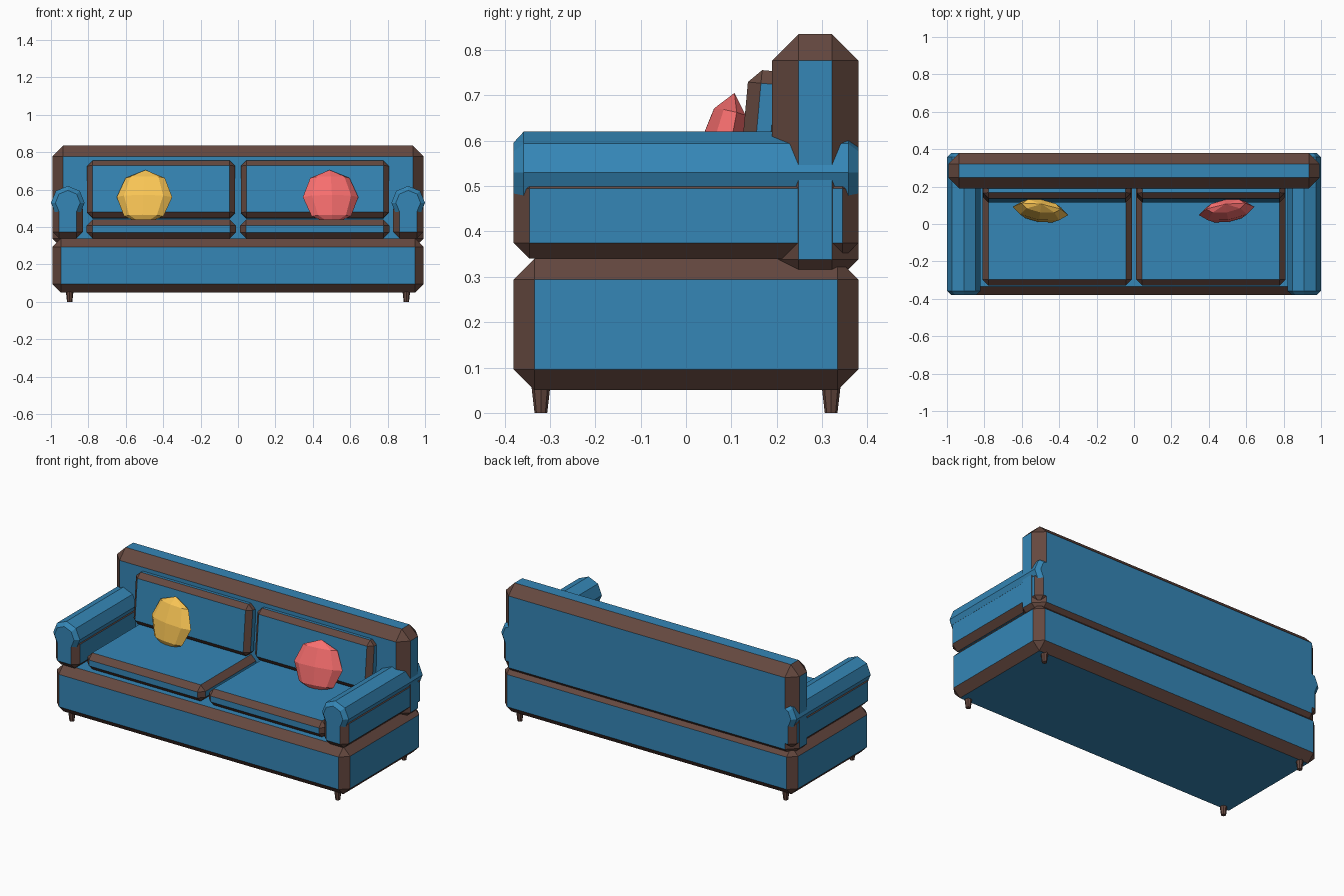
import bpy, bmesh
from math import pi
from mathutils import Matrix

if "Cube" in bpy.data.objects:
    bpy.data.objects.remove(bpy.data.objects["Cube"])


def material(name, rgb):
    m = bpy.data.materials.new(name)
    m.diffuse_color = (*rgb, 1)
    m.use_nodes = True
    m.node_tree.nodes["Principled BSDF"].inputs["Base Color"].default_value = m.diffuse_color
    return m


BLUE = material("blue_fabric", (0.035, 0.24, 0.47))
BROWN = material("brown_trim", (0.13, 0.065, 0.05))
YELLOW = material("yellow_fabric", (0.95, 0.56, 0.09))
PINK = material("pink_fabric", (0.95, 0.16, 0.16))


def finish(bm, name, mats, loc=(0, 0, 0), rot=(0, 0, 0)):
    bmesh.ops.recalc_face_normals(bm, faces=bm.faces)
    me = bpy.data.meshes.new(name)
    bm.to_mesh(me)
    bm.free()
    for m in mats:
        me.materials.append(m)
    ob = bpy.data.objects.new(name, me)
    ob.location, ob.rotation_euler = loc, rot
    bpy.context.collection.objects.link(ob)
    return ob


def padded_box(name, loc, size, bevel, rot=(0, 0, 0)):
    """Blue box whose chamfered edges form the brown trim."""
    bm = bmesh.new()
    bmesh.ops.create_cube(bm, size=1, matrix=Matrix.Diagonal((*size, 1)))
    bmesh.ops.bevel(bm, geom=bm.edges[:], offset=bevel, segments=1,
                    profile=0.5, affect='EDGES', material=1)
    return finish(bm, name, [BLUE, BROWN], loc, rot)


def arm_roll(name, x):
    """Octagonal bolster along y with chamfered ends."""
    bm = bmesh.new()
    bmesh.ops.create_cone(bm, cap_ends=True, segments=8, radius1=0.09, radius2=0.09,
                          depth=0.76, matrix=Matrix.Rotation(pi / 2, 4, 'X'))
    rims = [e for e in bm.edges if abs(e.verts[0].co.y - e.verts[1].co.y) < 0.01]
    bmesh.ops.bevel(bm, geom=rims, offset=0.022, segments=1, profile=0.5, affect='EDGES')
    finish(bm, name, [BLUE], (x, 0, 0.53))


def pillow(name, mat, x, yaw):
    bm = bmesh.new()
    bmesh.ops.create_uvsphere(bm, u_segments=8, v_segments=4, radius=1,
                              matrix=Matrix.Diagonal((0.15, 0.05, 0.15, 1)))
    finish(bm, name, [mat], (x, 0.07, 0.56), (-0.25, 0, yaw))


def leg(name, x, y):
    bm = bmesh.new()
    bmesh.ops.create_cone(bm, cap_ends=True, segments=8, radius1=0.014, radius2=0.021,
                          depth=0.06)
    finish(bm, name, [BROWN], (x, y, 0.03))


# frame
padded_box("base", (0, 0, 0.195), (1.986, 0.76, 0.29), 0.046)
padded_box("backrest", (0, 0.285, 0.5575), (1.986, 0.19, 0.555), 0.058)

# parts repeated on each side
for side, s in (("left", -1), ("right", 1)):
    padded_box(side + "_arm", (s * 0.91, 0, 0.435), (0.164, 0.76, 0.19), 0.035)
    arm_roll(side + "_arm_roll", s * 0.91)
    padded_box(side + "_seat_cushion", (s * 0.411, -0.04, 0.39), (0.798, 0.58, 0.10), 0.032)
    padded_box(side + "_back_cushion", (s * 0.411, 0.17, 0.601), (0.79, 0.09, 0.308), 0.029,
               (-0.09, 0, 0))
    for end, y in (("front", -0.32), ("back", 0.32)):
        leg(f"{end}_{side}_leg", s * 0.9, y)

# throw pillows
pillow("yellow_pillow", YELLOW, -0.5, -0.15)
pillow("pink_pillow", PINK, 0.495, 0.15)
